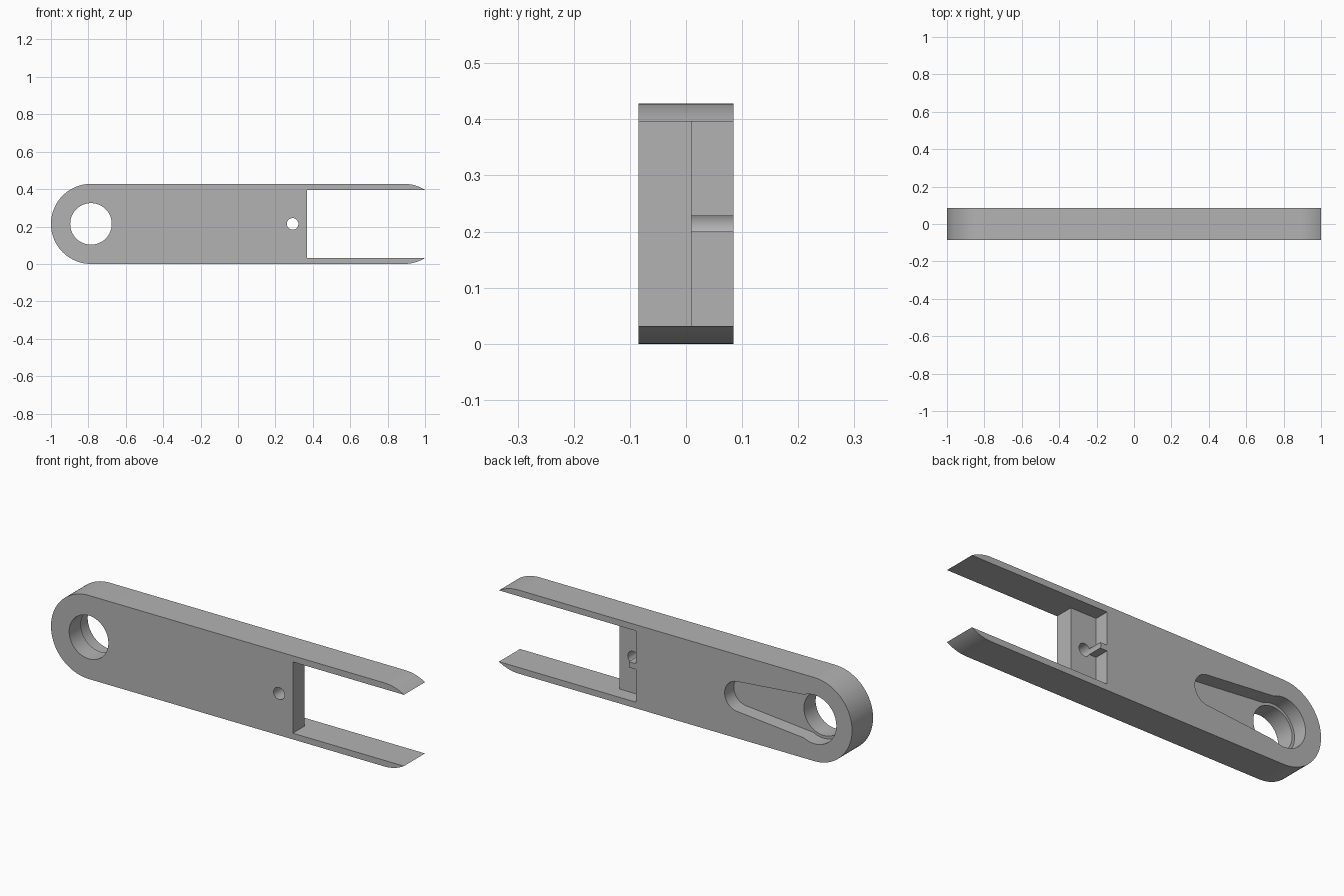
import bpy
import bmesh
from math import sin, cos, pi, asin

cube = bpy.data.objects.get("Cube")
if cube:
    bpy.data.objects.remove(cube, do_unlink=True)

# Main dimensions
R = 0.214                      # half height, end radius and centre height
HALF_Y = 0.085                 # half thickness
STEP_Y = 0.01                  # depth of the rear recesses
PIVOT_X, TIP_X = -0.786, 0.888 # centres of the end arcs
GAP = 0.1825                   # half height of the fork opening
WEB_X, WALL_X = 0.37, 0.225
PIN_X = 0.292

grey = bpy.data.materials.new("plain grey")
grey.use_nodes = True
colour = (0.45, 0.45, 0.45, 1)
grey.diffuse_color = colour
grey.node_tree.nodes["Principled BSDF"].inputs["Base Color"].default_value = colour


def arc(cx, r, start, end, steps):
    """Points of an arc around (cx, centre height)."""
    return [(cx + r * cos(start + (end - start) * i / steps),
             R + r * sin(start + (end - start) * i / steps))
            for i in range(steps + 1)]


def circle(cx, r, steps=64):
    return arc(cx, r, 0, 2 * pi, steps)[:-1]


def prism(name, profile, y0, y1):
    """Extrude an x-z profile along y."""
    bm = bmesh.new()
    face = bm.faces.new([bm.verts.new((x, y0, z)) for x, z in profile])
    new = bmesh.ops.extrude_face_region(bm, geom=[face])["geom"]
    bmesh.ops.translate(bm, vec=(0, y1 - y0, 0),
                        verts=[v for v in new if isinstance(v, bmesh.types.BMVert)])
    bmesh.ops.recalc_face_normals(bm, faces=bm.faces)
    mesh = bpy.data.meshes.new(name)
    bm.to_mesh(mesh)
    bm.free()
    mesh.materials.append(grey)
    obj = bpy.data.objects.new(name, mesh)
    bpy.context.collection.objects.link(obj)
    return obj


# Forked arm: round pivot end, two prongs trimmed by an end arc
tip = asin(GAP / R)
outline = (arc(PIVOT_X, R, pi / 2, 3 * pi / 2, 48)
           + arc(TIP_X, R, -pi / 2, -tip, 10)
           + [(WEB_X, R - GAP), (WEB_X, R + GAP)]
           + arc(TIP_X, R, tip, pi / 2, 10))
arm = prism("forked_arm", outline, -HALF_Y, HALF_Y)

# Rear recess behind the web, leaving a small tab that reaches the pin hole
tab = 0.0145
recess = [(WALL_X, R - GAP), (WEB_X + 0.1, R - GAP), (WEB_X + 0.1, R + GAP),
          (WALL_X, R + GAP), (WALL_X, R + tab), (PIN_X, R + tab),
          (PIN_X, R - tab), (WALL_X, R - tab)]

# Tapered rear pocket that widens toward the pivot
pocket = (arc(-0.355, 0.077, -pi / 2, pi / 2, 24)
          + [(-0.74, R + 0.112), (-0.74, R - 0.112)])

back = HALF_Y + 0.05
cutters = [
    prism("recess_cutter", recess, STEP_Y, back),
    prism("pocket_cutter", pocket, STEP_Y, back),
    prism("counterbore_cutter", circle(PIVOT_X, 0.125), STEP_Y, back),
    prism("pivot_hole_cutter", circle(PIVOT_X, 0.111), -back, back),
    prism("pin_hole_cutter", circle(PIN_X, 0.031, 32), -back, back),
]
bpy.context.view_layer.objects.active = arm
for cutter in cutters:
    mod = arm.modifiers.new(cutter.name, 'BOOLEAN')
    mod.operation = 'DIFFERENCE'
    mod.solver = 'EXACT'
    mod.object = cutter
    bpy.ops.object.modifier_apply(modifier=mod.name)
    bpy.data.objects.remove(cutter, do_unlink=True)

# Smooth round walls, crisp edges
bpy.ops.object.select_all(action='DESELECT')
arm.select_set(True)
bpy.ops.object.shade_smooth_by_angle(angle=pi / 6)
